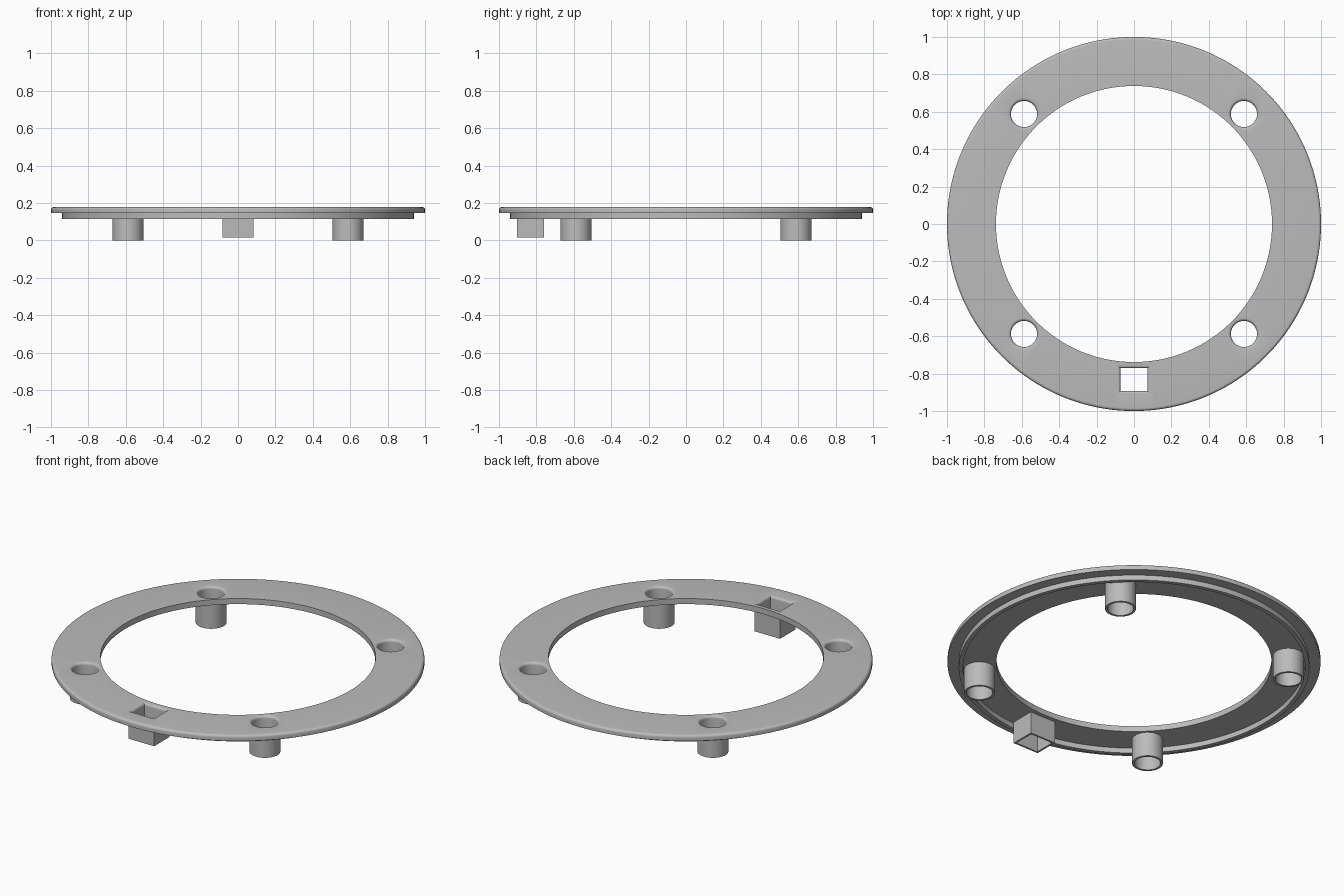
import bpy, bmesh, math

cube = bpy.data.objects.get("Cube")
if cube:
    bpy.data.objects.remove(cube)

grey = bpy.data.materials.new("plain grey")
grey.use_nodes = True
grey.diffuse_color = (0.5, 0.5, 0.5, 1)
grey.node_tree.nodes["Principled BSDF"].inputs["Base Color"].default_value = (0.5, 0.5, 0.5, 1)

TOP, UNDER, LIP = 0.178, 0.145, 0.115
FILLET = 0.015
ROUND = [math.radians(a) for a in range(0, 91, 15)]


def circle(radius, z, n, cx=0, cy=0):
    return [(cx + radius * math.cos(2 * math.pi * i / n),
             cy + radius * math.sin(2 * math.pi * i / n), z) for i in range(n)]


def rectangle(hx, hy, z, cx, cy):
    return [(cx + sx * hx, cy + sy * hy, z)
            for sx, sy in ((-1, -1), (1, -1), (1, 1), (-1, 1))]


def loft(name, loops, closed=False):
    """Skin a stack of loops; closed joins last to first, otherwise cap the ends."""
    bm = bmesh.new()
    rings = [[bm.verts.new(p) for p in loop] for loop in loops]
    pairs = list(zip(rings, rings[1:]))
    if closed:
        pairs.append((rings[-1], rings[0]))
    else:
        bm.faces.new(rings[0])
        bm.faces.new(rings[-1])
    for a, b in pairs:
        for i in range(len(a)):
            j = (i + 1) % len(a)
            bm.faces.new((a[i], a[j], b[j], b[i]))
    bmesh.ops.recalc_face_normals(bm, faces=bm.faces)
    mesh = bpy.data.meshes.new(name)
    bm.to_mesh(mesh)
    bm.free()
    mesh.materials.append(grey)
    obj = bpy.data.objects.new(name, mesh)
    bpy.context.collection.objects.link(obj)
    return obj


def combine(target, tool, operation):
    mod = target.modifiers.new(tool.name, 'BOOLEAN')
    mod.operation = operation
    mod.solver = 'EXACT'
    mod.object = tool
    tool.hide_render = True
    bpy.context.view_layer.objects.active = target
    bpy.ops.object.modifier_apply(modifier=mod.name)
    bpy.data.objects.remove(tool)


# Flat ring with rounded top rim and a thin locating lip underneath
profile = [(0.738, TOP), (0.738, UNDER), (0.917, UNDER), (0.917, LIP),
           (0.94, LIP), (0.94, UNDER), (1.0, UNDER)]
profile += [(1 - FILLET + FILLET * math.cos(a), TOP - FILLET + FILLET * math.sin(a))
            for a in ROUND]
ring = loft("flanged_ring", [circle(r, z, 160) for r, z in profile], closed=True)

# Flared opening sections: (height, extra width)
flare = [(-0.1, 0), (TOP - FILLET, 0)]
flare += [(TOP - FILLET + FILLET * math.sin(a), FILLET * (1 - math.cos(a))) for a in ROUND[1:]]
flare.append((TOP + 0.05, FILLET))

# Four hollow round pegs
PEG = 0.588
pegs = [(sx * PEG, sy * PEG) for sx in (-1, 1) for sy in (-1, 1)]
for x, y in pegs:
    peg = loft("round_peg", [circle(0.083, z, 48, x, y) for z in (0, 0.16)])
    combine(ring, peg, 'UNION')

# Hollow square socket at the front
BOX_Y = -0.832
socket = loft("square_socket", [rectangle(0.084, 0.072, z, 0, BOX_Y) for z in (0.016, 0.16)])
combine(ring, socket, 'UNION')

# Bore the openings through ring and pegs
for x, y in pegs:
    bore = loft("peg_bore", [circle(0.07 + e, z, 48, x, y) for z, e in flare])
    combine(ring, bore, 'DIFFERENCE')
slot = loft("socket_bore", [rectangle(0.073 + e, 0.061 + e, z, 0, BOX_Y) for z, e in flare])
combine(ring, slot, 'DIFFERENCE')

bpy.ops.object.select_all(action='DESELECT')
ring.select_set(True)
bpy.context.view_layer.objects.active = ring
bpy.ops.object.shade_smooth_by_angle(angle=math.radians(30))
